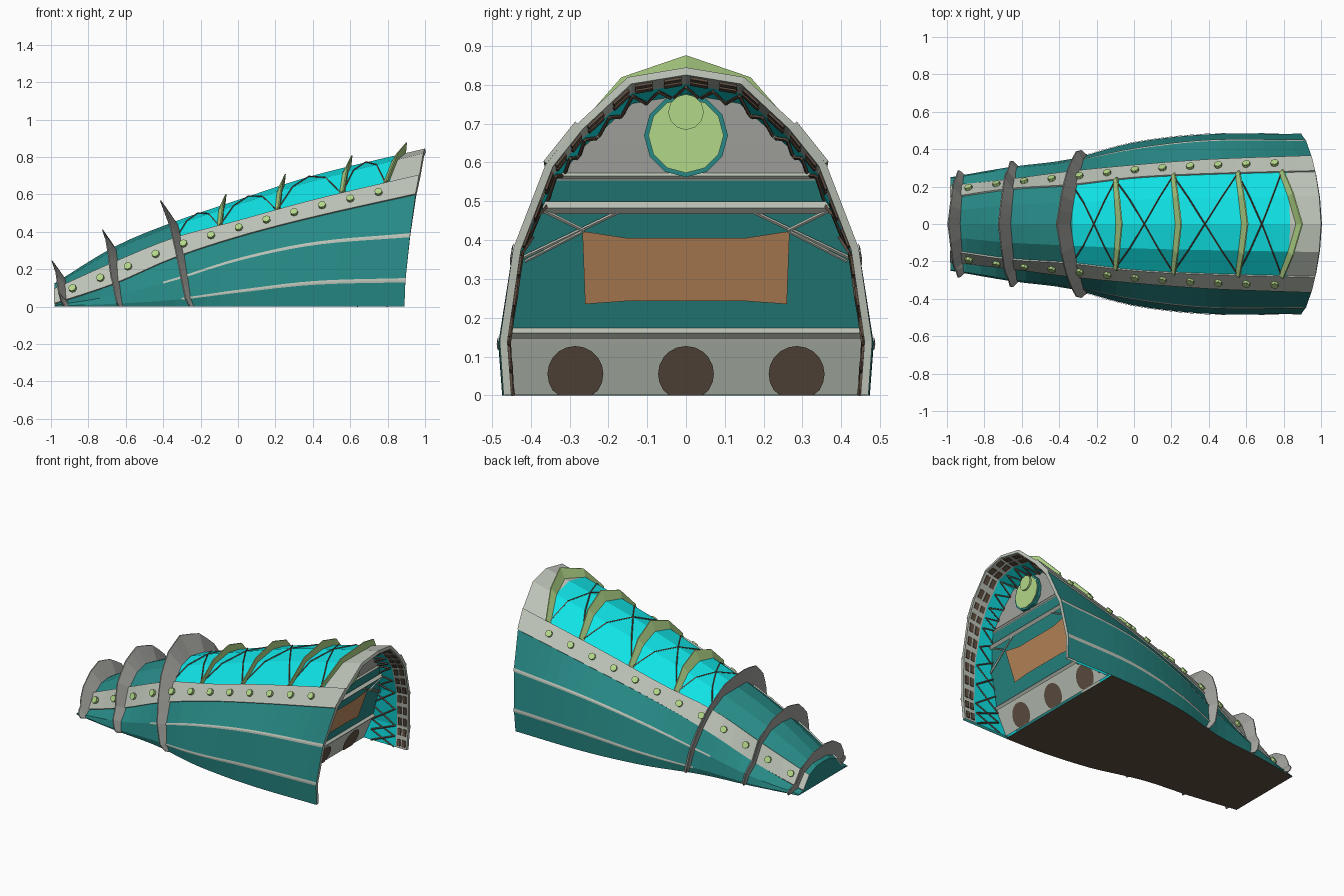
import bpy, bmesh, math
from mathutils import Vector

if "Cube" in bpy.data.objects:
    bpy.data.objects.remove(bpy.data.objects["Cube"])

def mat(name, r, g, b):
    m = bpy.data.materials.new(name)
    m.diffuse_color = (r, g, b, 1)
    m.use_nodes = True
    m.node_tree.nodes["Principled BSDF"].inputs["Base Color"].default_value = m.diffuse_color
    return m

TEAL = mat("teal", .02, .25, .235)
CYAN = mat("cyan glass", .005, .76, .78)
PALE = mat("pale grey", .50, .54, .47)
GREY = mat("mid grey", .36, .36, .34)
GREEN = mat("light green", .45, .68, .25)
ORANGE = mat("tan orange", .52, .26, .11)
BROWN = mat("dark brown", .12, .08, .055)

# Hull surface: seven lengthwise lines (base to ridge) through six stations
ST = [-.98, -.66, -.35, 0, .4, .95]
END_X = [.89, .895, .92, .95, .97, .99, 1.0]
YS = [[.25, .30, .335, .425, .47, .47], [.25, .305, .345, .435, .48, .48],
      [.245, .295, .33, .40, .445, .445], [.20, .235, .275, .31, .34, .36],
      [.14, .185, .205, .245, .265, .28], [.07, .10, .115, .13, .14, .15], [0] * 6]
ZS = [[0] * 6, [.003, .015, .035, .08, .125, .14], [.006, .06, .14, .25, .335, .38],
      [.012, .12, .255, .37, .475, .60], [.09, .235, .36, .455, .565, .70],
      [.12, .30, .43, .545, .67, .82], [.125, .32, .45, .57, .70, .845]]
LINES = [[Vector((END_X[k] if i == 5 else ST[i], YS[k][i], ZS[k][i])) for i in range(6)] for k in range(7)]

def on_line(P, u):
    i = max(j for j in range(5) if ST[j] <= u or j == 0)
    def tan(j):
        a, b = max(j - 1, 0), min(j + 1, 5)
        return (P[b] - P[a]) / (ST[b] - ST[a])
    h = ST[i + 1] - ST[i]
    t = (u - ST[i]) / h
    return ((2*t**3 - 3*t*t + 1) * P[i] + (t**3 - 2*t*t + t) * h * tan(i)
            + (3*t*t - 2*t**3) * P[i + 1] + (t**3 - t*t) * h * tan(i + 1))

def base(u, v):
    u, v = min(max(u, -.98), .95), min(max(v, 0), 12)
    s, w = (1, v) if v <= 6 else (-1, 12 - v)
    k = min(int(w), 5)
    p = on_line(LINES[k], u).lerp(on_line(LINES[k + 1], u), w - k)
    p.y *= s
    return p

def normal(u, v):
    dv = base(u, v + .05) - base(u, v - .05)
    du = base(u + .02, v) - base(u - .02, v)
    return dv.cross(du).normalized()

def S(u, v, off=0.0):
    p = base(u, v)
    if off:
        p = p + normal(u, v) * off
    p.z = max(p.z, 0)
    return p

def finish(name, bm, m):
    me = bpy.data.meshes.new(name)
    bm.to_mesh(me)
    bm.free()
    ob = bpy.data.objects.new(name, me)
    bpy.context.collection.objects.link(ob)
    for x in (m if isinstance(m, list) else [m]):
        me.materials.append(x)
    return ob

def grid(bm, rows, flip=False):
    vs = [[bm.verts.new(p) for p in r] for r in rows]
    for a, b in zip(vs, vs[1:]):
        for i in range(len(a) - 1):
            f = [a[i], a[i + 1], b[i + 1], b[i]]
            bm.faces.new(f[::-1] if flip else f)

def steps(a, b, n):
    return [a + (b - a) * i / n for i in range(n + 1)]

def patch(name, us, vsets, m, off=0.0, flip=False, thick=0):
    bm = bmesh.new()
    for vs in vsets:
        grid(bm, [[S(u, v, off) for v in vs] for u in us], flip)
    ob = finish(name, bm, m)
    if thick:
        mod = ob.modifiers.new("thickness", "SOLIDIFY")
        mod.thickness, mod.offset = thick, -1
    return ob

def rod(bm, a, b, r, sides=4):
    d = b - a
    M = d.to_track_quat('Z', 'Y').to_matrix().to_4x4()
    M.translation = (a + b) / 2
    bmesh.ops.create_cone(bm, cap_ends=True, segments=sides, radius1=r, radius2=r, depth=d.length, matrix=M)

def both(vs):
    return [vs, [12 - v for v in vs[::-1]]]

# Outer shell
ALL = steps(-.98, .95, 24)
patch("hull_sides", ALL, both([0, 1, 2, 3]), TEAL)
patch("side_bands", ALL, both([3, 4]), PALE, .008, thick=.01)
patch("front_roof", steps(-.98, -.33, 8), [[4, 5, 6, 7, 8]], TEAL)
patch("glass_roof", steps(-.33, .80, 14), [[4, 5, 6, 7, 8]], CYAN)
patch("end_roof", steps(.80, .95, 2), [[4, 5, 6, 7, 8]], PALE)
patch("upper_stripe", steps(-.4, .95, 16), both([1.96, 2, 2.05]), PALE, .004)
patch("lower_stripe", steps(-.3, .95, 16), both([.93, 1, 1.05]), PALE, .004)

# Floor and nose cap
bm = bmesh.new()
grid(bm, [[S(u, 0), S(u, 12)] for u in steps(-.98, .58, 20)])
finish("floor", bm, BROWN)
bm = bmesh.new()
bm.faces.new([bm.verts.new(S(-.98, v)) for v in range(12, -1, -1)])
finish("nose_cap", bm, TEAL)

# Rivets along the side bands
bm = bmesh.new()
for i in range(12):
    for v in (3.5, 8.5):
        u = -.88 + .148 * i
        rod(bm, S(u, v), S(u, v, .024), .021, 8)
finish("band_rivets", bm, GREEN)

# Swept blades: grey collars and green roof fins
def blade(name, v0, n, utop, ubot, hside, htop, lean, w, m):
    bm = bmesh.new()
    rows = []
    for v in steps(v0, 12 - v0, n):
        f = 1 - abs(6 - v) / (6 - v0)
        u = ubot + (utop - ubot) * f
        d = normal(u, v)
        d.x = 0
        h = hside + (htop - hside) * f
        tip = S(u, v) + d.normalized() * h + Vector((lean * h, 0, 0))
        tip.z = max(tip.z, 0)
        t = Vector((.003, 0, 0))
        rows.append([S(u - w, v, -.004), tip - t, tip + t, S(u + w, v, -.004), S(u - w, v, -.004)])
    grid(bm, rows)
    bmesh.ops.remove_doubles(bm, verts=bm.verts, dist=1e-5)
    bmesh.ops.holes_fill(bm, edges=bm.edges, sides=6)
    bmesh.ops.recalc_face_normals(bm, faces=bm.faces)
    finish(name, bm, m)

for i, (a, b, h) in enumerate([(-.945, -.915, .10), (-.675, -.625, .10), (-.355, -.25, .12)]):
    blade("collar_%d" % (i + 1), 0, 24, a, b, .012, h, -.5, .016, GREY)
FINS = [(-.085, -.10), (.235, .21), (.575, .55), (.84, .775)]
for i, (a, b) in enumerate(FINS):
    blade("roof_fin_%d" % (i + 1), 4, 4, a, b, .025, .06, .35, .016, GREEN)

# Crossed glazing bars between the fins
bm = bmesh.new()
cuts = [-.33] + [b for a, b in FINS]
for a, b in zip(cuts, cuts[1:]):
    for c, d in ((a, b), (b, a)):
        pts = [S(c + (d - c) * t, 4 + 4 * t, .002) for t in steps(0, 1, 8)]
        for p, q in zip(pts, pts[1:]):
            rod(bm, p, q, .004)
finish("glazing_bars", bm, BROWN)

# Open end: rim, lip, lining, blocks and lattice
V12 = list(range(13))
bm = bmesh.new()
grid(bm, [[S(.95, v) for v in V12], [S(.95, v, -.02) for v in V12]])
finish("end_rim", bm, PALE)
patch("inner_lip", [.86, .905, .95], [V12], PALE, -.02, True)
patch("inner_lining", steps(.5, .86, 5), [V12], CYAN, -.02, True)
bm = bmesh.new()
for k, n in enumerate((2, 3, 3, 2, 2, 2)):
    for j in range(n):
        c, h = k + (j + .5) / n, .3 / n
        for v in (c, 12 - c):
            for u in (.885, .925):
                grid(bm, [[S(u - .013, v - h, -.026), S(u - .013, v + h, -.026)],
                          [S(u + .013, v - h, -.026), S(u + .013, v + h, -.026)]], True)
ob = finish("lip_blocks", bm, BROWN)
mod = ob.modifiers.new("thickness", "SOLIDIFY")
mod.thickness, mod.offset = .006, -1
bm = bmesh.new()
for v in steps(0, 11.5, 23):
    rod(bm, S(.66, v, -.025), S(.85, v + .5, -.025), .005)
    rod(bm, S(.85, v, -.025), S(.66, v + .5, -.025), .005)
finish("inner_lattice", bm, BROWN)

# Sloped bulkhead, set back inside the open end
def wall_x(z):
    pts = [(0, .58), (.15, .64), (.56, .78), (.9, .80)]
    for (z0, x0), (z1, x1) in zip(pts, pts[1:]):
        if z <= z1:
            return x0 + (x1 - x0) * (z - z0) / (z1 - z0)
    return .80

def W(y, z, off=0.0):
    return Vector((wall_x(z) + off, y, z))

bm = bmesh.new()
rows = []
for v, u in [(0, .58), (1, .63), (1.15, .64), (2, .71), (3, .77), (4, .77), (5, .77), (6, .77)]:
    p = S(u, v, -.012)
    rows.append([W(-abs(p.y), p.z), W(abs(p.y), p.z)])
grid(bm, rows, True)
bmesh.ops.recalc_face_normals(bm, faces=bm.faces)
bm.faces.ensure_lookup_table()
if bm.faces[0].normal.x < 0:
    bmesh.ops.reverse_faces(bm, faces=bm.faces)
for f in bm.faces:
    z = f.calc_center_median().z
    f.material_index = 0 if z < .15 else 1 if z < .55 else 2
finish("bulkhead", bm, [PALE, TEAL, GREY])

def plate(name, polys, m, off):
    bm = bmesh.new()
    for pts in polys:
        bm.faces.new([bm.verts.new(W(y, z, off)) for y, z in pts])
    finish(name, bm, m)

def circle(cy, cz, r, n):
    return [(cy + r * math.cos(2 * math.pi * i / n), max(cz + r * math.sin(2 * math.pi * i / n), 0)) for i in range(n)]

plate("floor_vents", [circle(y, .055, .072, 20) for y in (-.285, 0, .285)], BROWN, .006)
plate("cargo_panel", [[(-.26, .235), (-.15, .243), (.15, .243), (.26, .235),
                       (.267, .423), (.15, .405), (-.15, .405), (-.267, .423)]], ORANGE, .008)

# Porthole on the upper bulkhead
for name, z, r, d, m in (("porthole_frame", .67, .108, .018, TEAL), ("porthole_glass", .67, .097, .022, GREEN),
                         ("porthole_lamp", .73, .046, .03, GREEN)):
    bm = bmesh.new()
    rod(bm, W(0, z, -.01), W(0, z, d), r, 12)
    finish(name, bm, m)

# Cross beams and side braces on the bulkhead
bm = bmesh.new()
rod(bm, W(-.37, .483, .012), W(.37, .483, .012), .016)
rod(bm, W(-.345, .565, 0), W(.345, .565, 0), .008)
rod(bm, W(-.455, .16, .004), W(.455, .16, .004), .014)
for s in (-1, 1):
    rod(bm, W(s * .175, .472, .015), W(s * .42, .355, .015), .005)
    rod(bm, W(s * .262, .424, .02), W(s * .365, .475, .02), .005)
    rod(bm, W(s * .262, .424, .02), W(s * .415, .345, .02), .004)
finish("bulkhead_beams", bm, PALE)
